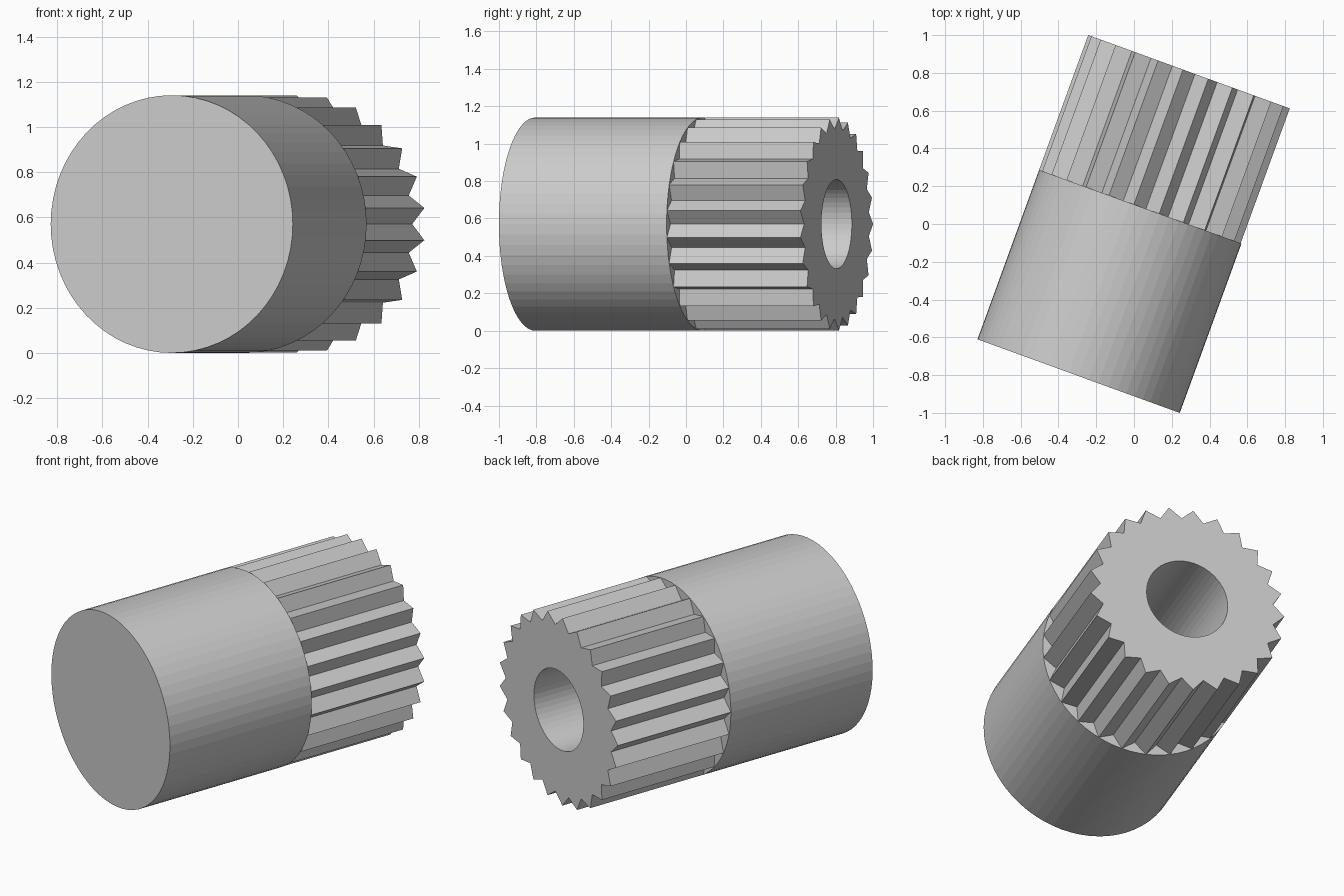
import bpy, bmesh
from math import sin, cos, pi, radians

if "Cube" in bpy.data.objects:
    bpy.data.objects.remove(bpy.data.objects["Cube"])

R, ROOT, HOLE = 0.57, 0.508, 0.238      # outer, tooth root and bore radii
FRONT, JOINT, BACK = -0.857, 0.097, 0.857  # stations along the axis
TEETH = 25


def ring(bm, y, radii):
    """Ring of vertices around the Y axis, one per radius."""
    n = len(radii)
    return [bm.verts.new((r * cos(2 * pi * i / n), y, r * sin(2 * pi * i / n)))
            for i, r in enumerate(radii)]


def bridge(bm, a, b):
    n = len(a)
    for i in range(n):
        j = (i + 1) % n
        bm.faces.new((a[i], a[j], b[j], b[i]))


def finish(bm, name):
    bmesh.ops.recalc_face_normals(bm, faces=bm.faces[:])
    mesh = bpy.data.meshes.new(name)
    bm.to_mesh(mesh)
    bm.free()
    obj = bpy.data.objects.new(name, mesh)
    bpy.context.collection.objects.link(obj)
    obj.location.z = R
    obj.rotation_euler.z = radians(-20)
    return obj


# Plain solid cylinder at the front
bm = bmesh.new()
front = ring(bm, FRONT, [R] * 64)
back = ring(bm, JOINT, [R] * 64)
bridge(bm, front, back)
bm.faces.new(front)
bm.faces.new(back)
finish(bm, "smooth_barrel")

# Toothed section with a bore, closed at the joint by the barrel's end face
bm = bmesh.new()
teeth = [ROOT, R] * TEETH
bore = [HOLE] * (2 * TEETH)
loops = [ring(bm, JOINT, teeth), ring(bm, BACK, teeth),
         ring(bm, BACK, bore), ring(bm, JOINT, bore)]
for a, b in zip(loops, loops[1:] + loops[:1]):
    bridge(bm, a, b)
finish(bm, "toothed_gear")
